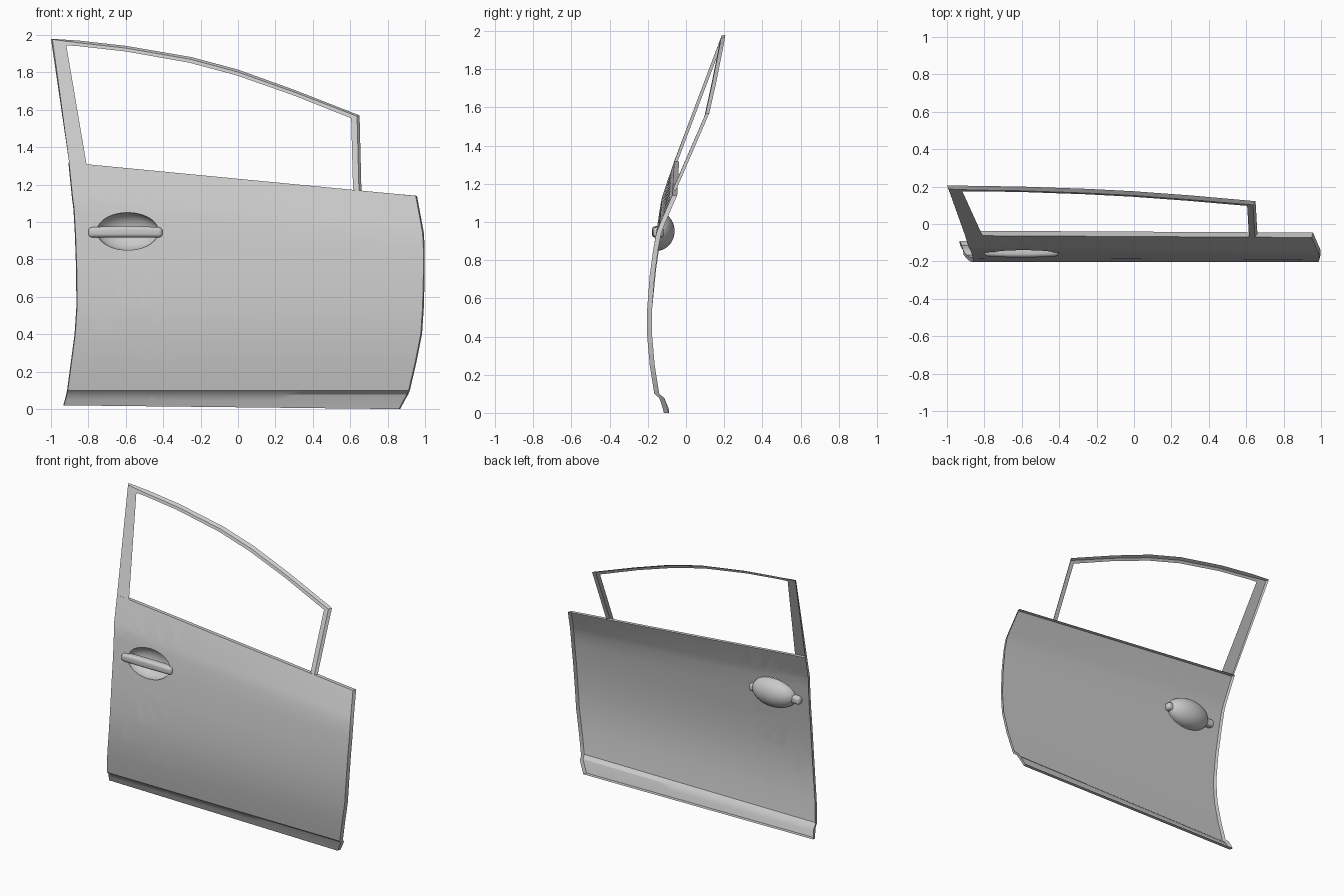
import bpy
import bmesh
from math import cos, sin, tau
from mathutils import Vector, Matrix

default_cube = bpy.data.objects.get("Cube")
if default_cube:
    bpy.data.objects.remove(default_cube, do_unlink=True)

# Single flat paint colour
paint = bpy.data.materials.new("light grey paint")
paint.use_nodes = True
colour = (0.59, 0.59, 0.59, 1)
paint.diffuse_color = colour
paint.node_tree.nodes["Principled BSDF"].inputs["Base Color"].default_value = colour


def add_object(name, bm):
    mesh = bpy.data.meshes.new(name)
    bm.to_mesh(mesh)
    bm.free()
    mesh.materials.append(paint)
    obj = bpy.data.objects.new(name, mesh)
    bpy.context.collection.objects.link(obj)
    return obj


def select_only(obj):
    bpy.ops.object.select_all(action='DESELECT')
    obj.select_set(True)
    bpy.context.view_layer.objects.active = obj


def smooth(obj, angle=0.5):
    select_only(obj)
    bpy.ops.object.shade_smooth_by_angle(angle=angle)


def cut_oval(bm, centre, half_width, half_height, sides=32):
    """Cut an oval opening through a sheet that faces the front."""
    inside = bm.faces[:]
    for i in range(sides):
        c, s = cos(tau * i / sides), sin(tau * i / sides)
        point = centre + Vector((half_width * c, 0, half_height * s))
        normal = Vector((c / half_width, 0, s / half_height)).normalized()
        geom = {part for f in inside for part in (f, *f.edges, *f.verts)}
        result = bmesh.ops.bisect_plane(bm, geom=list(geom), plane_co=point,
                                        plane_no=normal)
        inside = [f for f in result["geom"] if isinstance(f, bmesh.types.BMFace)
                  and (f.calc_center_median() - point).dot(normal) < 0]
    bmesh.ops.delete(bm, geom=inside, context='FACES')


# Curved door skin, edge lines running from sill to belt line
rear_edge = [(-.93, -.116, .02), (-.922, -.128, .05), (-.915, -.14, .078),
             (-.91, -.166, .1), (-.89, -.19, .25), (-.87, -.203, .4),
             (-.86, -.203, .55), (-.862, -.183, .75), (-.868, -.157, .93),
             (-.876, -.137, 1.07), (-.884, -.126, 1.13), (-.903, -.062, 1.318)]
front_edge = [(.86, -.116, 0), (.884, -.128, .045), (.903, -.14, .078),
              (.912, -.166, .1), (.947, -.19, .25), (.977, -.203, .4),
              (.987, -.203, .55), (.991, -.19, .72), (.991, -.171, .86),
              (.987, -.156, .94), (.978, -.137, .99), (.95, -.072, 1.14)]
columns = 16
bm = bmesh.new()
rows = []
for a, b in zip(rear_edge, front_edge):
    rows.append([bm.verts.new(Vector(a).lerp(Vector(b), j / columns))
                 for j in range(columns + 1)])
for low, high in zip(rows, rows[1:]):
    for j in range(columns):
        bm.faces.new((low[j], low[j + 1], high[j + 1], high[j]))

# Folded flange all round the skin
rim = [e for e in bm.edges if e.is_boundary]
flange = bmesh.ops.extrude_edge_only(bm, edges=rim)["geom"]
flange_verts = [g for g in flange if isinstance(g, bmesh.types.BMVert)]
for v in flange_verts:
    v.co.y += .026
    if v.co.x > .85:
        v.co.x += .007
    elif v.co.x < -.85:
        v.co.x -= .004
bmesh.ops.recalc_face_normals(bm, faces=bm.faces)
cut_oval(bm, Vector((-.59, 0, .95)), .164, .1)
smooth(add_object("door_panel", bm))

# Window frame outline, rear pillar over to front pillar;
# the last outer value is how far the front face is chamfered in
frame_outer = [(-.903, -.062, 1.318, 0), (-1, .188, 1.98, .1),
               (-.85, .186, 1.97, .4), (-.6, .182, 1.942, .4),
               (-.25, .17, 1.882, .4), (0, .157, 1.815, .4),
               (.3, .135, 1.707, .4), (.65, .104, 1.57, .3),
               (.66, -.071, 1.165, .3)]
frame_inner = [(-.81, -.062, 1.309), (-.918, .175, 1.945), (-.85, .175, 1.94),
               (-.6, .171, 1.912), (-.26, .159, 1.852), (-.01, .146, 1.785),
               (.29, .124, 1.68), (.605, .097, 1.555), (.615, -.068, 1.175)]
depth = Vector((0, .018, 0))
bm = bmesh.new()
sections = []
for (*outer, chamfer), inner in zip(frame_outer, frame_inner):
    outer, inner = Vector(outer), Vector(inner)
    corners = (outer + depth, outer.lerp(inner, chamfer), inner)
    sections.append([bm.verts.new(c) for c in corners])
for here, following in zip(sections, sections[1:]):
    for k in range(2):
        bm.faces.new((here[k], here[k + 1], following[k + 1], following[k]))
smooth(add_object("window_frame", bm))

# Scooped recess behind the handle
bm = bmesh.new()
bmesh.ops.create_uvsphere(bm, u_segments=40, v_segments=24, radius=1)
bmesh.ops.bisect_plane(bm, geom=bm.verts[:] + bm.edges[:] + bm.faces[:],
                       plane_co=(0, 0, 0), plane_no=(0, -1, 0), clear_outer=True)
recess_place = Matrix.Translation((-.59, -.152, .95)) @ Matrix.Rotation(-.15, 4, 'X')
bmesh.ops.transform(bm, verts=bm.verts,
                    matrix=recess_place @ Matrix.Diagonal((.166, .092, .102, 1)))
bmesh.ops.reverse_faces(bm, faces=bm.faces)
smooth(add_object("handle_recess", bm))

# Rounded, slightly bowed pull bar
bm = bmesh.new()
bmesh.ops.create_cube(bm, size=1)
long_edges = [e for e in bm.edges if abs(e.verts[0].co.x - e.verts[1].co.x) > .5]
bmesh.ops.subdivide_edges(bm, edges=long_edges, cuts=9, use_grid_fill=True)
for v in bm.verts:
    bow = (2 * v.co.x) ** 2
    v.co = (v.co.x * .398 - .602, v.co.y * .056 - .151 + .007 * bow,
            v.co.z * (.06 - .006 * bow) + .948 - .004 * bow)
pull_handle = add_object("pull_handle", bm)
bevel = pull_handle.modifiers.new("Rounding", 'BEVEL')
bevel.width, bevel.segments = .02, 5
bevel.limit_method, bevel.angle_limit = 'ANGLE', .8
select_only(pull_handle)
bpy.ops.object.modifier_apply(modifier=bevel.name)
smooth(pull_handle, .7)
